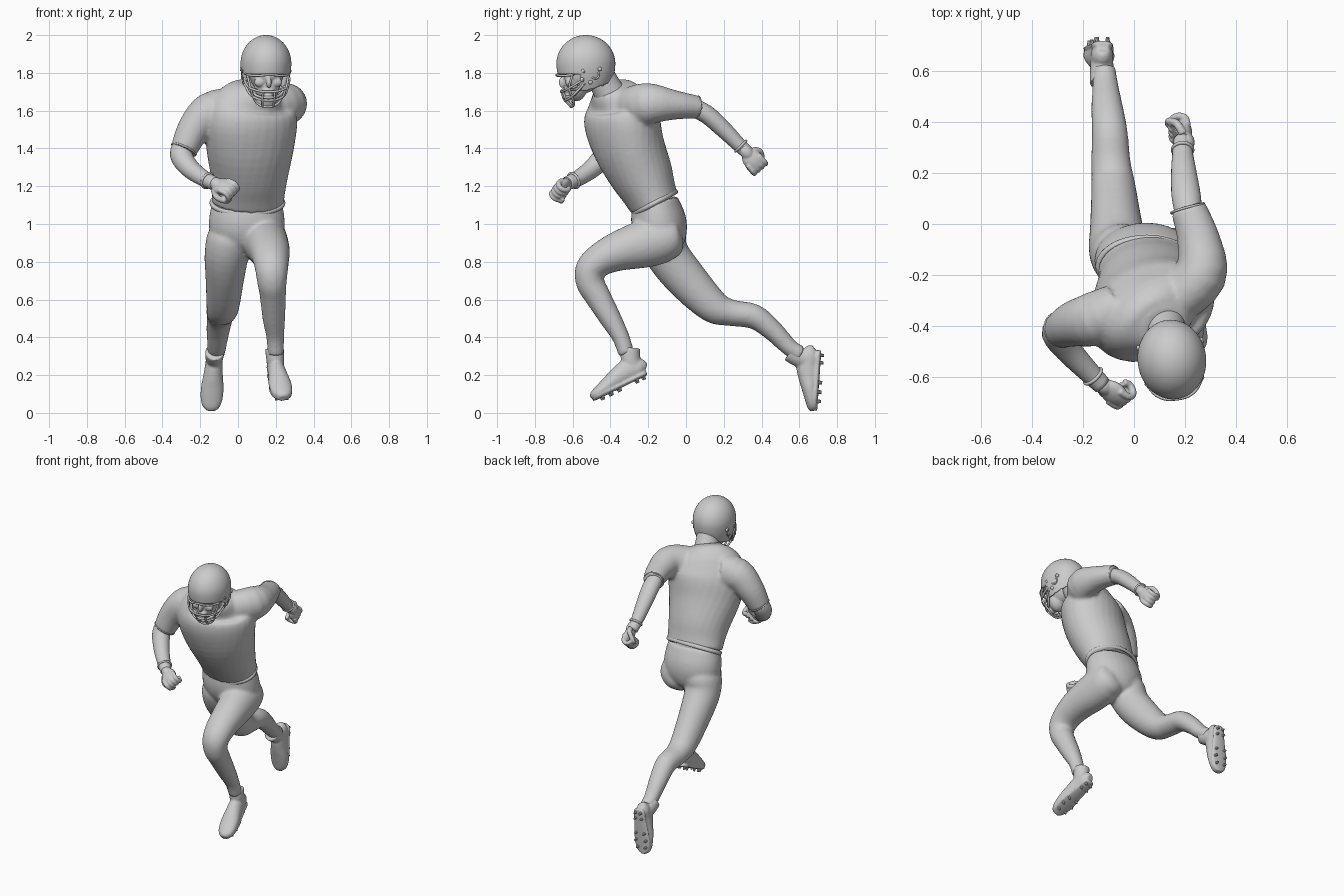
import bpy, bmesh, math
from mathutils import Vector as V, Matrix as M

if "Cube" in bpy.data.objects:
    bpy.data.objects.remove(bpy.data.objects["Cube"])


def cr(a, b, c, d, t):
    return .5 * (2 * b + (c - a) * t + (2 * a - 5 * b + 4 * c - d) * t * t + (3 * b - a - 3 * c + d) * t ** 3)


def loft(bm, rings, mat=M.Identity(4), n=28, sub=4):
    """Smooth tube through rings (x, y, z, half width, half depth, twist)."""
    R = [list(r) + [0] * (6 - len(r)) for r in rings]
    S = []
    for i in range(len(R) - 1):
        q = (R[max(i - 1, 0)], R[i], R[i + 1], R[min(i + 2, len(R) - 1)])
        S += [[cr(*v, k / sub) for v in zip(*q)] for k in range(sub)]
    S.append(R[-1])
    prev = None
    for i, s in enumerate(S):
        T = (V(S[min(i + 1, len(S) - 1)][:3]) - V(S[max(i - 1, 0)][:3])).normalized()
        w = math.radians(s[5])
        side = V((math.cos(w), math.sin(w), 0))
        side = (side - T * side.dot(T)).normalized()
        up = T.cross(side)
        ring = []
        for k in range(n):
            u = 2 * math.pi * k / n
            p = V(s[:3]) + side * s[3] * math.cos(u) + up * s[4] * math.sin(u)
            ring.append(bm.verts.new(mat @ p))
        if prev:
            for k in range(n):
                j = (k + 1) % n
                bm.faces.new((prev[k], prev[j], ring[j], ring[k]))
        else:
            bm.faces.new(ring[::-1])
        prev = ring
    bm.faces.new(prev)


def ball(bm, c, r, mat=M.Identity(4)):
    bmesh.ops.create_uvsphere(bm, u_segments=24, v_segments=16, radius=1,
                              matrix=mat @ M.Translation(c) @ M.Diagonal((*r, 1)))


def finish(name, bm, voxel=0, smooth=4):
    bmesh.ops.recalc_face_normals(bm, faces=bm.faces)
    for f in bm.faces:
        f.smooth = True
    me = bpy.data.meshes.new(name)
    bm.to_mesh(me)
    bm.free()
    ob = bpy.data.objects.new(name, me)
    bpy.context.collection.objects.link(ob)
    if voxel:
        m = ob.modifiers.new("blend", 'REMESH')
        m.mode, m.voxel_size, m.use_smooth_shade = 'VOXEL', voxel, True
        s = ob.modifiers.new("soften", 'SMOOTH')
        s.factor, s.iterations = .5, smooth
    return ob


def solid(name, lofts, voxel=0, smooth=4):
    bm = bmesh.new()
    for l in lofts:
        loft(bm, l)
    return finish(name, bm, voxel, smooth)


def band(name, c, d, rx, ry, t):
    bpy.ops.mesh.primitive_torus_add(major_radius=1, minor_radius=t / max(rx, ry), major_segments=40, minor_segments=10)
    ob = bpy.context.object
    ob.name = name
    ob.matrix_world = M.Translation(c) @ V(d).to_track_quat('Z', 'Y').to_matrix().to_4x4() @ M.Diagonal((rx, ry, max(rx, ry), 1))
    bpy.ops.object.shade_smooth()


# Jersey: leaning, twisted trunk with both sleeves
torso = [(.05, -.168, 1.11, .193, .133, 4), (.055, -.195, 1.17, .195, .145, 6), (.06, -.235, 1.26, .207, .167, 9),
         (.065, -.302, 1.41, .238, .185, 18), (.07, -.342, 1.55, .255, .187, 25),
         (.08, -.362, 1.64, .22, .152, 25), (.11, -.395, 1.7, .13, .11, 20), (.12, -.405, 1.725, .085, .08, 15)]
sleeve_l = [(.15, -.3, 1.6, .1, .12), (.26, -.2, 1.635, .103, .112), (.252, -.06, 1.63, .084, .078), (.21, .065, 1.618, .069, .06)]
sleeve_r = [(-.06, -.33, 1.6, .1, .12), (-.15, -.37, 1.59, .105, .108), (-.235, -.39, 1.5, .088, .09), (-.288, -.415, 1.39, .071, .071)]
solid("jersey", [torso, sleeve_l, sleeve_r], .011, 5)
band("left_sleeve_hem", (.21, .06, 1.618), (-.25, .95, -.1), .066, .058, .005)
band("right_sleeve_hem", (-.286, -.413, 1.395), (-.42, -.25, -.9), .069, .069, .005)
band("waistband", (.05, -.165, 1.112), (0, -.48, .88), .187, .128, .014)

# Pants: pelvis, forward left leg, trailing right leg
pelvis = [(.05, -.165, 1.125, .183, .122), (.047, -.148, 1.03, .2, .145), (.045, -.132, .95, .193, .14), (.04, -.12, .885, .14, .11), (.04, -.12, .85, .07, .05)]
leg_l = [(.12, -.025, .93, .05, .05), (.125, -.055, .925, .1, .1), (.135, -.11, .922, .12, .123), (.15, -.22, .895, .117, .127), (.168, -.36, .855, .107, .105), (.175, -.455, .81, .096, .088),
         (.178, -.507, .757, .087, .08), (.18, -.507, .69, .078, .075), (.184, -.475, .63, .07, .07),
         (.19, -.4, .5, .06, .058), (.197, -.345, .4, .047, .046), (.2, -.315, .31, .043, .043)]
leg_r = [(-.03, -.15, 1.02, .06, .06), (-.04, -.13, .94, .118, .123), (-.06, -.1, .84, .117, .117), (-.07, 0, .71, .102, .11), (-.08, .14, .567, .087, .09),
         (-.09, .24, .53, .077, .07), (-.095, .36, .51, .07, .066), (-.105, .455, .44, .062, .056),
         (-.113, .55, .345, .05, .046), (-.117, .61, .31, .046, .044)]
solid("pants", [pelvis, leg_l, leg_r], .011, 6)

# Forearms and wristbands
solid("left_forearm", [[(.215, .03, 1.62, .052, .05), (.204, .11, 1.58, .057, .049), (.195, .2, 1.5, .05, .045),
                        (.19, .28, 1.42, .04, .038), (.19, .33, 1.375, .035, .035)]])
solid("right_forearm", [[(-.28, -.4, 1.43, .058, .058), (-.3, -.43, 1.365, .06, .058), (-.255, -.495, 1.295, .052, .05),
                         (-.18, -.575, 1.24, .043, .042), (-.125, -.63, 1.215, .036, .036)]])
band("left_wristband", (.19, .29, 1.412), (0, .7, -.7), .039, .039, .007)
band("right_wristband", (-.16, -.595, 1.23), (.6, -.65, -.35), .041, .041, .007)


# Fists with curled fingers
def fist(name, w, d, c, flip):
    d = V(d).normalized()
    c = V(c)
    c = (c - d * c.dot(d)).normalized()
    s = d.cross(c) * flip
    mat = M.Translation(w) @ M((s, d, c)).transposed().to_4x4() @ M.Scale(1.14, 4)
    bm = bmesh.new()
    ball(bm, (0, .045, .005), (.046, .056, .026), mat)
    ball(bm, (0, .0, 0), (.03, .04, .028), mat)
    for i in range(4):
        x = (i - 1.5) * .023
        r = .0125
        loft(bm, [(x, .05, -.006, r, r), (x, .09, .002, r, r), (x, .098, .03, r, r), (x, .075, .05, r, r), (x, .05, .042, r, r)], mat, 10)
    loft(bm, [(.03, .01, .01, .015, .015), (.052, .04, .03, .014, .014), (.035, .075, .058, .012, .012), (.01, .08, .062, .009, .009)], mat, 10)
    finish(name, bm, .005, 2)


fist("left_fist", (.205, .32, 1.38), (-.02, .6, -.7), (-1, .1, -.2), 1)
fist("right_fist", (-.12, -.632, 1.215), (.75, -.62, -.25), (.3, .6, -.7), -1)


# Cleated shoes: local toe points to -y, sole at z = 0
def shoe(name, origin, pitch, yaw):
    mat = M.Translation(origin) @ M.Rotation(math.radians(pitch), 4, 'X') @ M.Rotation(math.radians(yaw), 4, 'Z')
    bm = bmesh.new()
    foot = [(0, .025, .06), (.02, .042, .1), (.08, .046, .125), (.14, .052, .112), (.2, .06, .09), (.26, .058, .068), (.3, .045, .052), (.32, .022, .034)]
    loft(bm, [(0, -f, h / 2, w, h / 2) for f, w, h in foot], mat)
    loft(bm, [(0, -f, .012, w, .014) for f, w, h in foot], mat)
    loft(bm, [(0, -.055, .05, .042, .05), (0, -.045, .11, .047, .052), (0, -.018, .165, .05, .052)], mat)
    finish(name, bm, .007, 3)
    bm = bmesh.new()
    for f, w in ((.025, .02), (.065, .024), (.17, .032), (.22, .038), (.27, .03)):
        for sx in (-1, 1):
            bmesh.ops.create_cone(bm, cap_ends=True, segments=10, radius1=.006, radius2=.01, depth=.024,
                                  matrix=mat @ M.Translation((sx * w, -f, -.006)))
    ob = finish(name + "_cleats", bm)
    for p in ob.data.polygons:
        p.use_smooth = False


shoe("left_shoe", (.19, -.205, .202), 26, 9)
shoe("right_shoe", (-.122, .715, .33), 86, -4)

# Neck, head and face
solid("neck", [[(.115, -.385, 1.66, .085, .085), (.13, -.43, 1.74, .075, .078), (.145, -.47, 1.82, .07, .075)]])
H = M.Translation((.148, -.53, 1.85)) @ M.Rotation(math.radians(7), 4, 'Z')
bm = bmesh.new()
for c, r in (((0, -.02, -.03), (.095, .11, .13)), ((0, -.05, -.11), (.07, .06, .09)), ((0, -.1, -.175), (.026, .022, .022)),
             ((0, -.125, -.1), (.014, .02, .03)), ((0, -.106, -.145), (.03, .012, .013)),
             ((.045, -.095, -.1), (.03, .02, .025)), ((-.045, -.095, -.1), (.03, .02, .025)), ((0, -.108, -.05), (.065, .022, .016))):
    ball(bm, c, r, H)
finish("head", bm, .005, 4)

# Helmet shell: sphere with tapered cheeks and a face opening
bm = bmesh.new()
bmesh.ops.create_uvsphere(bm, u_segments=64, v_segments=48, radius=1)
cut = []
for v in bm.verts:
    x, y, z = v.co
    if z < -.95 + .4 * max(y, 0) or (z < -.4 and y < -.3):
        cut.append(v)
    elif z < 0:
        k = (1 - .27 * z * z) / math.hypot(x, y)
        v.co = (x * k, y * k, z)
bmesh.ops.delete(bm, geom=cut, context='VERTS')
for v in bm.verts:
    v.co = H @ V((v.co.x * .134, v.co.y * .156, v.co.z * .15))
ob = finish("helmet", bm)
m = ob.modifiers.new("shell", 'SOLIDIFY')
m.thickness, m.offset = .012, -1

# Helmet side fittings: ear hole rims and strap buttons
for sx, side in ((1, "left"), (-1, "right")):
    band(side + "_ear_hole_rim", H @ V((sx * .122, .035, -.06)), H.to_3x3() @ V((1, 0, 0)), .02, .02, .005)
    bm = bmesh.new()
    for y, z in ((-.03, -.04), (-.035, -.085), (.01, -.1), (.06, -.03)):
        bmesh.ops.create_cone(bm, cap_ends=True, segments=14, radius1=.011, radius2=.011, depth=.018,
                              matrix=H @ M.Translation((sx * (.121 + .1 * z + .004), y, z)) @ M.Rotation(math.pi / 2, 4, 'Y'))
    finish(side + "_helmet_buttons", bm)


# Face guard bars and chin strap
def bars(name, paths, r):
    cu = bpy.data.curves.new(name, 'CURVE')
    cu.dimensions, cu.bevel_depth, cu.bevel_resolution, cu.resolution_u = '3D', r, 2, 6
    for p in paths:
        sp = cu.splines.new('BEZIER')
        sp.bezier_points.add(len(p) - 1)
        for b, q in zip(sp.bezier_points, p):
            b.co = H @ V(q)
            b.handle_left_type = b.handle_right_type = 'AUTO'
    ob = bpy.data.objects.new(name, cu)
    bpy.context.collection.objects.link(ob)


def arch(*half):
    return [(-x, y, z) for x, y, z in half] + [(x, y, z) for x, y, z in half[::-1] if x]


guard = [arch((.122, -.03, -.085), (.095, -.1, -.13), (0, -.13, -.15)),
         arch((.118, -.025, -.11), (.08, -.085, -.175), (0, -.112, -.195)),
         arch((.08, -.085, -.175), (.05, -.07, -.215), (0, -.08, -.23)),
         arch((.113, -.08, -.06), (.068, -.138, -.065), (0, -.155, -.06))]
for sx in (-1, 1):
    guard.append([(sx * .03, -.127, -.148), (sx * .032, -.108, -.193), (sx * .028, -.077, -.227)])
    guard.append([(sx * .11, -.085, -.06), (sx * .095, -.1, -.13), (sx * .08, -.085, -.175)])
bars("face_guard", guard, .0065)
bars("chin_strap", [arch((.115, -.02, -.1), (.068, -.07, -.165), (0, -.12, -.18))], .008)
